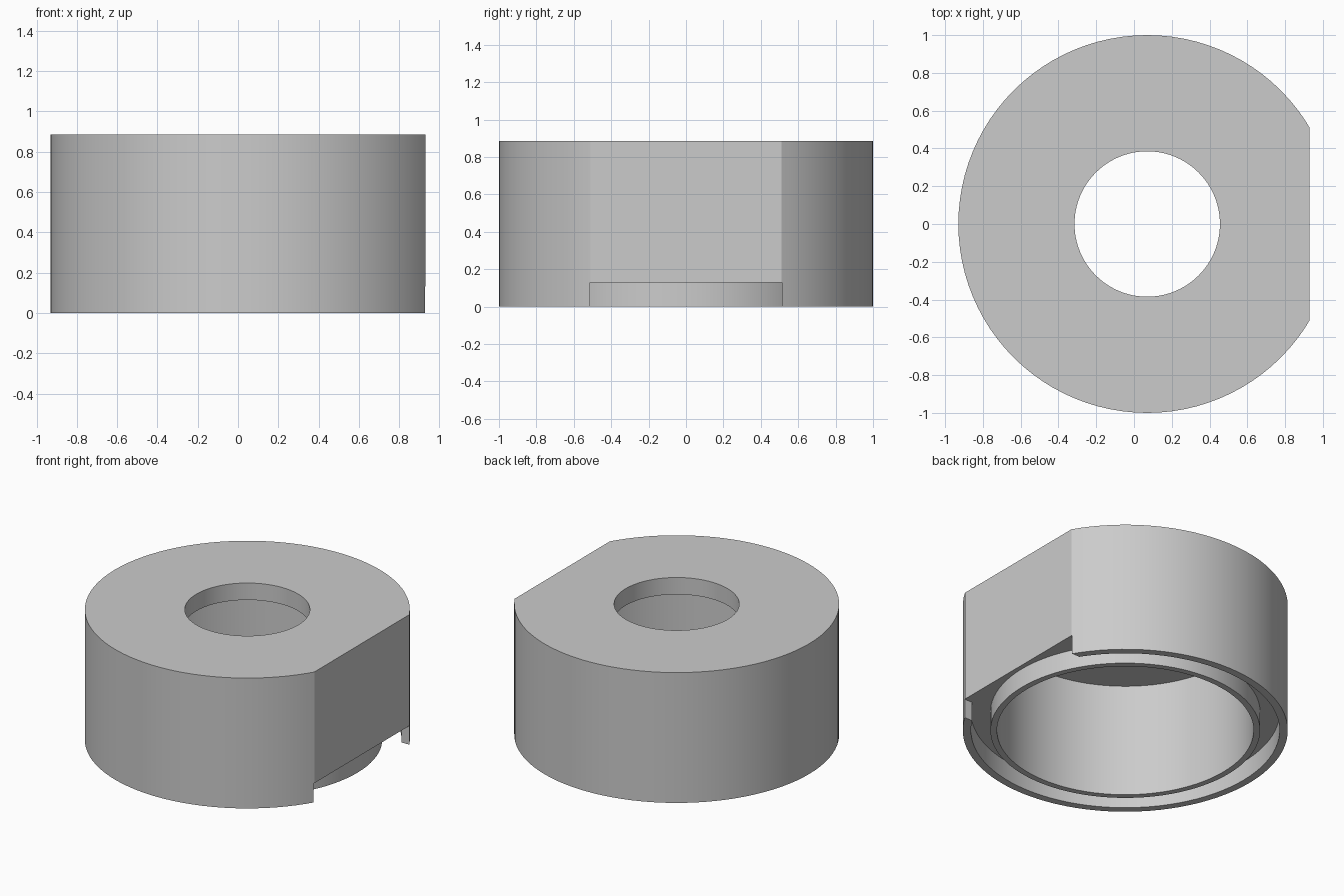
import bpy
import bmesh
from math import radians, tau
from mathutils import Matrix

cube = bpy.data.objects.get("Cube")
if cube:
    bpy.data.objects.remove(cube, do_unlink=True)

AXIS_X = 0.07      # the round body sits off centre because of its flat
FLAT_X = 0.93
HEIGHT = 0.885
GROOVE = 0.13      # depth of the groove under the body
CEILING = 0.77     # underside of the top plate
SEGMENTS = 96

grey = bpy.data.materials.new("light grey")
grey.use_nodes = True
colour = (0.6, 0.6, 0.6, 1)
grey.diffuse_color = colour
grey.node_tree.nodes["Principled BSDF"].inputs["Base Color"].default_value = colour


def make_object(name, bm):
    bmesh.ops.recalc_face_normals(bm, faces=bm.faces)
    mesh = bpy.data.meshes.new(name)
    bm.to_mesh(mesh)
    bm.free()
    mesh.materials.append(grey)
    obj = bpy.data.objects.new(name, mesh)
    bpy.context.collection.objects.link(obj)
    return obj


def lathe(name, profile):
    """Revolve a closed (radius, height) profile around the body axis."""
    bm = bmesh.new()
    verts = [bm.verts.new((AXIS_X + r, 0, z)) for r, z in profile]
    edges = [bm.edges.new((a, b)) for a, b in zip(verts, verts[1:] + verts[:1])]
    bmesh.ops.spin(bm, geom=verts + edges, cent=(AXIS_X, 0, 0), axis=(0, 0, 1),
                   angle=tau, steps=SEGMENTS)
    bmesh.ops.remove_doubles(bm, verts=bm.verts, dist=0.0001)
    return make_object(name, bm)


def cut_box(target, low, high):
    """Subtract an axis-aligned box from the target."""
    bm = bmesh.new()
    size = [h - l for l, h in zip(low, high)]
    middle = [(l + h) / 2 for l, h in zip(low, high)]
    place = Matrix.Translation(middle) @ Matrix.Diagonal((*size, 1))
    bmesh.ops.create_cube(bm, size=1, matrix=place)
    cutter = make_object("cutter", bm)
    cutter.hide_render = True
    mod = target.modifiers.new("cut", "BOOLEAN")
    mod.operation = "DIFFERENCE"
    mod.solver = "EXACT"
    mod.object = cutter
    bpy.context.view_layer.objects.active = target
    bpy.ops.object.modifier_apply(modifier=mod.name)
    bpy.data.objects.remove(cutter, do_unlink=True)


# Hollow body: outer wall, groove, inner ring, wide bore and top hole
body = lathe("collar_body", [
    (1.0, 0), (1.0, HEIGHT), (0.385, HEIGHT), (0.385, CEILING),
    (0.79, CEILING), (0.79, 0), (0.83, 0), (0.83, GROOVE),
    (0.95, GROOVE), (0.95, 0)])

# Flat side
cut_box(body, (FLAT_X, -2, -1), (2, 2, 2))

# Square ends of the outer wall where the groove opens through the flat
for low_y, high_y in ((0.36, 0.513), (-0.513, -0.36)):
    cut_box(body, (0.85, low_y, -1), (2, high_y, GROOVE))

# Smooth round walls with sharp rims
bpy.ops.object.select_all(action="DESELECT")
body.select_set(True)
bpy.context.view_layer.objects.active = body
bpy.ops.object.shade_smooth_by_angle(angle=radians(25))
